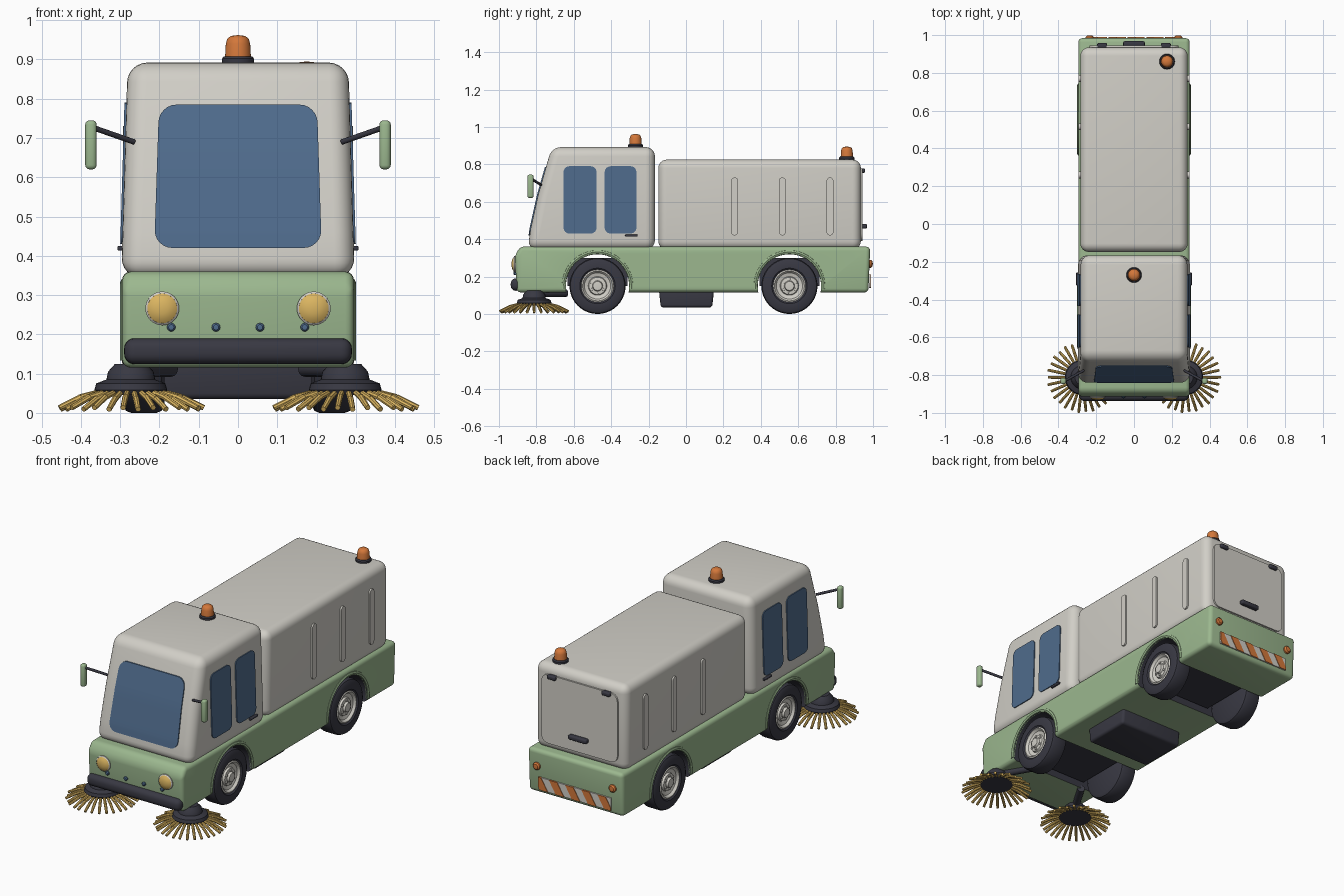
import bpy, bmesh, math
from mathutils import Matrix, Vector

if "Cube" in bpy.data.objects:
    bpy.data.objects.remove(bpy.data.objects["Cube"])

R = math.radians


def material(name, rgb):
    m = bpy.data.materials.new(name)
    lin = [c / 12.92 if c <= 0.04045 else ((c + 0.055) / 1.055) ** 2.4 for c in rgb]
    m.diffuse_color = (*lin, 1)
    m.use_nodes = True
    m.node_tree.nodes["Principled BSDF"].inputs["Base Color"].default_value = m.diffuse_color
    return m


GREEN = material("sage_green", (0.61, 0.72, 0.56))
GREY = material("warm_grey", (0.82, 0.81, 0.78))
BLUE = material("glass_blue", (0.31, 0.42, 0.55))
DARK = material("charcoal", (0.22, 0.22, 0.26))
ORANGE = material("orange", (0.83, 0.47, 0.23))
GOLD = material("straw_gold", (0.86, 0.71, 0.38))


def finish(bm, name, mat):
    bmesh.ops.remove_doubles(bm, verts=bm.verts, dist=1e-5)
    bmesh.ops.recalc_face_normals(bm, faces=bm.faces)
    me = bpy.data.meshes.new(name)
    bm.to_mesh(me)
    bm.free()
    me.materials.append(mat)
    ob = bpy.data.objects.new(name, me)
    bpy.context.collection.objects.link(ob)
    return ob


def prism(name, profile, width, mat, bevel=0.0, seg=4, x0=0.0):
    """Side profile (y, z) extruded across x; width(z) gives the half width."""
    w = width if callable(width) else (lambda z: width)
    bm = bmesh.new()
    a = [bm.verts.new((x0 - w(z), y, z)) for y, z in profile]
    b = [bm.verts.new((x0 + w(z), y, z)) for y, z in profile]
    n = len(profile)
    bm.faces.new(a)
    bm.faces.new(b[::-1])
    for i in range(n):
        j = (i + 1) % n
        bm.faces.new((a[i], b[i], b[j], a[j]))
    bmesh.ops.recalc_face_normals(bm, faces=bm.faces)
    if bevel:
        edges = [e for e in bm.edges if e.calc_face_angle(0) > R(20)]
        bmesh.ops.bevel(bm, geom=edges, offset=bevel, segments=seg, profile=0.5,
                        affect='EDGES', clamp_overlap=True)
    return finish(bm, name, mat)


def box(name, x, y, z, mat, bevel=0.0, seg=3):
    prof = [(y[0], z[0]), (y[1], z[0]), (y[1], z[1]), (y[0], z[1])]
    return prism(name, prof, (x[1] - x[0]) / 2, mat, bevel, seg, (x[0] + x[1]) / 2)


def lathe(name, profile, mat, matrix, seg=32):
    """Revolve (radius, height) points about local z."""
    bm = bmesh.new()
    rings = [[bm.verts.new(matrix @ Vector((r * math.cos(2 * math.pi * i / seg),
              r * math.sin(2 * math.pi * i / seg), h))) for i in range(seg)] for r, h in profile]
    for p, q in zip(rings, rings[1:]):
        for i in range(seg):
            j = (i + 1) % seg
            bm.faces.new((p[i], p[j], q[j], q[i]))
    return finish(bm, name, mat)


def panel(name, u, v, r, place, mat, t=0.006):
    """Rounded plate laid on a surface; place(u, v, offset) gives the point."""
    arc = [(r - r * math.cos(R(a)), r - r * math.sin(R(a))) for a in range(0, 91, 15)]
    rows = [(v[0] + h, inset) for h, inset in arc]
    rows += [(v[0] + r + (v[1] - v[0] - 2 * r) * k / 8, 0) for k in range(1, 8)]
    rows += [(v[1] - h, inset) for h, inset in reversed(arc)]
    bm = bmesh.new()
    loops = [[bm.verts.new(place(*c)) for c in ((u[0] + i, h, t), (u[1] - i, h, t),
              (u[1] - i, h, -0.003), (u[0] + i, h, -0.003))] for h, i in rows]
    for p, q in zip(loops, loops[1:]):
        for k in range(4):
            m = (k + 1) % 4
            bm.faces.new((p[k], p[m], q[m], q[k]))
    bm.faces.new(loops[0])
    bm.faces.new(loops[-1])
    return finish(bm, name, mat)


def add_rod(bm, a, b, r1, r2, seg=8):
    a, b = Vector(a), Vector(b)
    m = Matrix.Translation((a + b) / 2) @ (b - a).to_track_quat('Z', 'Y').to_matrix().to_4x4()
    bmesh.ops.create_cone(bm, cap_ends=True, segments=seg, radius1=r1, radius2=r2,
                          depth=(b - a).length, matrix=m)


def rod(name, a, b, r, mat):
    bm = bmesh.new()
    add_rod(bm, a, b, r, r, 12)
    return finish(bm, name, mat)


def at(x, y, z, axis='Z', deg=0):
    return Matrix.Translation((x, y, z)) @ Matrix.Rotation(R(deg), 4, axis)


AXLES = (("front", -0.473), ("rear", 0.553))
SIDES = (("right", 1), ("left", -1))

# Lower body with wheel arches cut through
body = prism("lower_body", [(-0.905, 0.115), (0.975, 0.115), (0.985, 0.36), (-0.885, 0.36),
                            (-0.915, 0.315)], 0.295, GREEN, 0.022)
body.data.materials.append(DARK)
bpy.context.view_layer.objects.active = body
for tag, y in AXLES:
    cutter = lathe("arch_cutter", [(0, -0.5), (0.17, -0.5), (0.17, 0.5), (0, 0.5)], DARK,
                   at(0, y, 0.15, 'Y', 90), 48)
    cutter.hide_render = True
    mod = body.modifiers.new("arch", 'BOOLEAN')
    mod.operation, mod.solver, mod.object = 'DIFFERENCE', 'EXACT', cutter
    bpy.ops.object.modifier_apply(modifier=mod.name)
    bpy.data.objects.remove(cutter)
for f in body.data.polygons:
    inside = any(math.hypot(f.center.y - y, f.center.z - 0.15) < 0.173 for _, y in AXLES)
    f.material_index = 1 if inside and abs(f.normal.x) < 0.3 and f.center.z > 0.117 else 0

# Cab
FRONT = [(0.345, -0.847), (0.46, -0.83), (0.64, -0.79), (0.892, -0.718)]


def front_y(z):
    for (z0, y0), (z1, y1) in zip(FRONT, FRONT[1:]):
        if z <= z1:
            return y0 + (y1 - y0) * (z - z0) / (z1 - z0)
    return FRONT[-1][1]


def cab_x(z):
    return 0.297 - 0.03 * (z - 0.36)


prism("cab", [(y, z) for z, y in FRONT] + [(-0.166, 0.892), (-0.166, 0.345)], cab_x, GREY, 0.05, 6)
panel("windscreen", (-0.205, 0.205), (0.42, 0.785), 0.045,
      lambda u, v, d: (u * (1.04 - 0.16 * (v - 0.42)), front_y(v) - d, v), BLUE)

# Hopper with rear hatch
box("hopper", (-0.284, 0.284), (-0.148, 0.935), (0.345, 0.825), GREY, 0.045, 6)
panel("rear_hatch", (-0.235, 0.235), (0.39, 0.775), 0.04, lambda u, v, d: (u, 0.935 + d, v), GREY, 0.009)
box("hatch_handle", (-0.057, 0.057), (0.938, 0.968), (0.457, 0.482), DARK, 0.008)

# Bumper and underside tank
box("front_bumper", (-0.29, 0.29), (-0.937, -0.88), (0.124, 0.19), DARK, 0.027, 5)
prism("underside_tank", [(-0.135, 0.035), (0.14, 0.035), (0.15, 0.13), (-0.145, 0.13)], 0.197, DARK, 0.015)

# Beacons
for tag, x, y, z in (("cab", 0, -0.27, 0.89), ("hopper", 0.175, 0.86, 0.823)):
    lathe(tag + "_beacon_base", [(0, -0.01), (0.04, -0.01), (0.041, 0.012), (0.036, 0.018), (0, 0.018)],
          DARK, at(x, y, z))
    lathe(tag + "_beacon", [(0.033, 0.015), (0.031, 0.05), (0.027, 0.063), (0.018, 0.07), (0, 0.072)],
          ORANGE, at(x, y, z))

# Front sensors
for x in (-0.17, -0.056, 0.056, 0.17):
    lathe("front_sensor", [(0.011, -0.01), (0.011, 0.006), (0.007, 0.011), (0, 0.012)], BLUE,
          at(x, -0.911, 0.218, 'X', 90), 12)

# Rear striped board
panel("stripe_board", (-0.225, 0.225), (0.14, 0.21), 0.002, lambda u, v, d: (u, 0.982 + d, v), GREY, 0.004)
for k in range(5):
    def stripe(u, v, d, x0=-0.235 + 0.1 * k):
        x = x0 + u + (v - 0.14) * 0.6
        return (max(-0.225, min(0.225, x)), 0.982 + d, v)
    panel("board_stripe", (0, 0.05), (0.14, 0.21), 0.001, stripe, ORANGE, 0.007)

for side, s in SIDES:
    # Side windows, door handle and hopper ribs
    for tag, u in (("front", (-0.655, -0.478)), ("rear", (-0.435, -0.265))):
        panel(f"{side}_{tag}_window", u, (0.43, 0.79), 0.032,
              lambda y, z, d: (s * (cab_x(z) + d), y, z), BLUE, 0.005)
    x = sorted((s * 0.285, s * 0.307))
    box(side + "_door_handle", x, (-0.325, -0.258), (0.413, 0.425), DARK, 0.004)
    for y in (0.26, 0.515, 0.77):
        panel(side + "_hopper_rib", (y - 0.018, y + 0.018), (0.42, 0.73), 0.018,
              lambda u, v, d: (s * (0.284 + d), u, v), GREY, 0.009)
    # Mirror
    rod(side + "_mirror_arm", (s * 0.265, -0.775, 0.69), (s * 0.365, -0.83, 0.725), 0.007, DARK)
    box(side + "_mirror", sorted((s * 0.36, s * 0.389)), (-0.848, -0.815), (0.62, 0.745), GREEN, 0.011)
    # Lamps and hatch hinge
    lathe(side + "_headlight_ring", [(0.043, -0.02), (0.043, 0.004), (0.038, 0.008), (0.036, 0)], GREY,
          at(s * 0.193, -0.914, 0.266, 'X', 90))
    lathe(side + "_headlight", [(0.039, -0.01), (0.038, 0.007), (0.028, 0.014), (0.014, 0.018), (0, 0.019)],
          GOLD, at(s * 0.193, -0.914, 0.266, 'X', 90))
    lathe(side + "_tail_lamp", [(0.021, -0.01), (0.021, 0.009), (0.014, 0.016), (0, 0.018)], ORANGE,
          at(s * 0.235, 0.981, 0.268, 'X', -90), 20)
    box(side + "_hatch_hinge", sorted((s * 0.143, s * 0.195)), (0.925, 0.958), (0.755, 0.778), DARK, 0.007)
    # Wheels and arch lips
    for tag, y in AXLES:
        m = at(s * 0.187, y, 0.15, 'Y', 90 * s)
        lathe(f"{side}_{tag}_tyre", [(0, 0), (0.13, 0), (0.145, 0.008), (0.15, 0.02), (0.15, 0.085),
              (0.145, 0.098), (0.13, 0.106), (0.095, 0.106), (0.086, 0.098), (0.084, 0.07)], DARK, m, 40)
        lathe(f"{side}_{tag}_rim", [(0.087, 0.08), (0.087, 0.1), (0.08, 0.103), (0.07, 0.09), (0.05, 0.084),
              (0.046, 0.094), (0.028, 0.096), (0.024, 0.108), (0, 0.11)], GREY, m)
        bm = bmesh.new()
        for k in range(6):
            p = Vector((0.037 * math.cos(k * R(60)), 0.037 * math.sin(k * R(60)), 0.09))
            add_rod(bm, m @ p, m @ (p + Vector((0, 0, 0.011))), 0.007, 0.006)
        finish(bm, f"{side}_{tag}_wheel_bolts", GREY)
        bm = bmesh.new()
        rings = []
        for k in range(25):
            a = R(-5 + 190 * k / 24)
            rings.append([bm.verts.new((s * (0.288 + 0.013 * math.cos(R(b))),
                          y + (0.181 + 0.012 * math.sin(R(b))) * math.cos(a),
                          0.15 + (0.181 + 0.012 * math.sin(R(b))) * math.sin(a))) for b in range(0, 360, 45)])
        for p, q in zip(rings, rings[1:]):
            for i in range(8):
                bm.faces.new((p[i], p[i - 1], q[i - 1], q[i]))
        bm.faces.new(rings[0])
        bm.faces.new(rings[-1])
        finish(bm, f"{side}_{tag}_arch_lip", GREEN)
    # Sweeping brush with its arm
    bx, by = s * 0.273, -0.812
    lathe(side + "_brush_disc", [(0, 0.045), (0.085, 0.045), (0.093, 0.058), (0.088, 0.075), (0.062, 0.085),
          (0.058, 0.105), (0.04, 0.125), (0, 0.125)], DARK, at(bx, by, 0))
    rod(side + "_brush_arm", (bx, by, 0.11), (s * 0.17, -0.64, 0.112), 0.02, DARK)
    bm = bmesh.new()
    for k in range(30):
        a = 2 * math.pi * k / 30
        pts = [(bx + r * math.cos(a), by + r * math.sin(a), z) for r, z in
               ((0.07, 0.056), (0.13, 0.04 - 0.004 * (k % 2)), (0.186 - 0.006 * (k % 2), 0.013 - 0.004 * (k % 2)))]
        add_rod(bm, pts[0], pts[1], 0.007, 0.008)
        add_rod(bm, pts[1], pts[2], 0.008, 0.007)
    finish(bm, side + "_brush_bristles", GOLD)

# Wheel well cores between the wheels
for tag, y in AXLES:
    box(tag + "_wheel_well", (-0.18, 0.18), (y - 0.16, y + 0.16), (0.15, 0.3), DARK)

# Smooth shading with sharp edges kept
bpy.ops.object.select_all(action='SELECT')
bpy.ops.object.shade_smooth_by_angle(angle=R(35))
